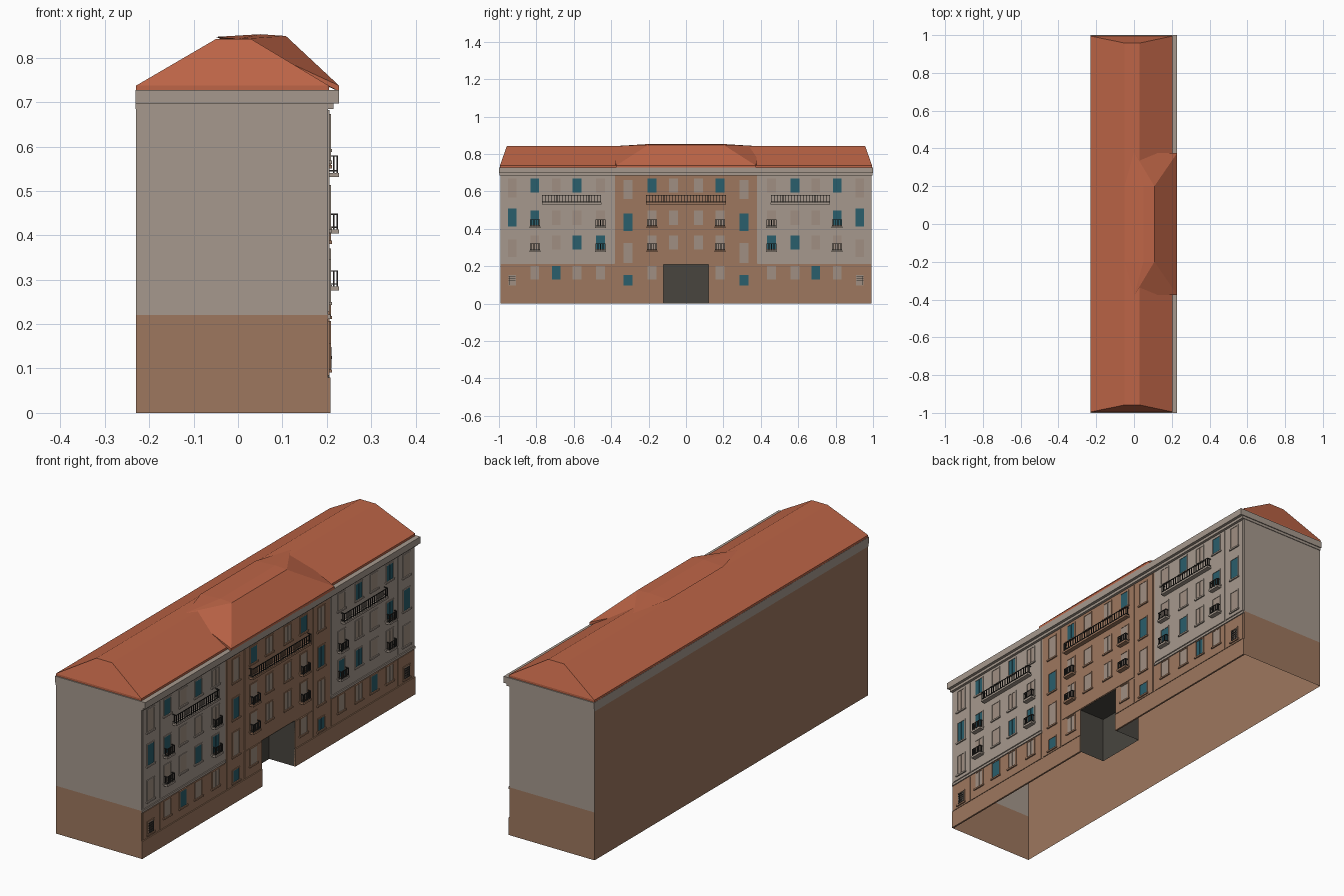
import bpy, bmesh

if "Cube" in bpy.data.objects:
    bpy.data.objects.remove(bpy.data.objects["Cube"])


def mat(name, r, g, b):
    m = bpy.data.materials.new(name)
    lin = [((c / 255 + 0.055) / 1.055) ** 2.4 for c in (r, g, b)]
    m.diffuse_color = (*lin, 1)
    m.use_nodes = True
    m.node_tree.nodes["Principled BSDF"].inputs["Base Color"].default_value = m.diffuse_color
    return m


GREY = mat("grey_plaster", 166, 153, 141)
BROWN = mat("brown_plaster", 157, 119, 94)
ROOF = mat("terracotta", 190, 101, 71)
TEAL = mat("teal_glass", 42, 94, 108)
DARK = mat("dark_gate", 72, 69, 63)
IRON = mat("black_iron", 45, 43, 40)
PANE = mat("pale_shutter", 160, 143, 130)

parts = {}


def part(name, material):
    if name not in parts:
        parts[name] = (bmesh.new(), material)
    return parts[name][0]


def box(name, material, x, y, z):
    """Axis-aligned box from three (min, max) ranges."""
    bm = part(name, material)
    v = [bm.verts.new((a, b, c)) for a in x for b in y for c in z]
    for f in ((0, 1, 3, 2), (4, 6, 7, 5), (0, 4, 5, 1),
              (2, 3, 7, 6), (0, 2, 6, 4), (1, 5, 7, 3)):
        bm.faces.new([v[i] for i in f])


def quad(name, material, *pts):
    bm = part(name, material)
    bm.faces.new([bm.verts.new(p) for p in pts])


def wall_x(name, material, x, y, z):
    p = [(x, y[0], z[0]), (x, y[1], z[0]), (x, y[1], z[1]), (x, y[0], z[1])]
    quad(name, material, *(p if x > 0 else p[::-1]))


def wall_y(name, material, y, x, z):
    p = [(x[0], y, z[0]), (x[1], y, z[0]), (x[1], y, z[1]), (x[0], y, z[1])]
    quad(name, material, *(p if y < 0 else p[::-1]))


XB, XF, YE = -0.23, 0.203, 0.993   # back, facade plane, end
XP = XF + 0.003                    # raised panel plane
GY, GZ = 0.12, 0.21                # gate half width, height
BASE = 0.215

# Wall shell, open underneath
wall_x("back_wall", BROWN, XB, (-YE, YE), (0, 0.7))
wall_x("pavilion_wall", BROWN, XF, (-0.38, 0.38), (BASE, 0.7))
wall_x("base_wall", BROWN, XF, (-GY, GY), (GZ, BASE))
for s in (-1, 1):
    wall_y("end_base", BROWN, s * YE, (XB, XF), (0, 0.22))
    wall_y("end_wall", GREY, s * YE, (XB, XF), (0.22, 0.7))
    wall_x("base_wall", BROWN, XF, sorted((s * GY, s * YE)), (0, BASE))
    wall_x("wing_wall", GREY, XF, sorted((s * 0.38, s * YE)), (BASE, 0.7))

# Gate recess
XG = 0.075
wall_x("gate_back", DARK, XG, (-GY, GY), (0, GZ))
for s in (-1, 1):
    wall_y("gate_sides", DARK, s * GY, (XG, XP), (0, GZ))
quad("gate_ceiling", DARK, (XG, -GY, GZ), (XG, GY, GZ), (XP, GY, GZ), (XP, -GY, GZ))

# Raised facade panels, plinth and string course
for s in (-1, 1):
    def ym(a, b):
        return sorted((s * a, s * b))
    for a, b in ((0.87, 0.985), (0.387, 0.86)):
        box("wing_panels", GREY, (XF, XP), ym(a, b), (0.228, 0.682))
        box("base_panels", BROWN, (XF, XP), ym(a, b), (0.084, 0.207))
    box("pavilion_panels", BROWN, (XF, XP), ym(0.255, 0.373), (0.084, 0.682))
    box("base_panels", BROWN, (XF, XP), ym(GY, 0.245), (0.084, 0.207))
    box("plinth", BROWN, (XF - 0.003, XP + 0.002), ym(GY, YE), (0, 0.08))
    box("string_course", GREY, (XF, XP + 0.002), ym(0.383, YE), (0.211, 0.222))
box("pavilion_panels", BROWN, (XF, XP), (-0.245, 0.245), (0.215, 0.682))

# Cornice ring in two steps
for o, z in ((0.012, (0.685, 0.697)), (0.025, (0.697, 0.727))):
    e = 0.996 if o < 0.02 else 1.0
    box("cornice", GREY, (0.19, XF + o), (-e, e), z)
    box("cornice", GREY, (XB - 0.001, XB + 0.012), (-e, e), z)
    for s in (-1, 1):
        box("cornice", GREY, (XB, 0.2), sorted((s * 0.98, s * e)), z)

# Main hipped roof with a flat ridge, lofted from three rectangles
bm = part("main_roof", ROOF)
rings = []
for x0, x1, y, z in ((XB, 0.205, 0.995, 0.724), (XB, 0.205, 0.995, 0.737),
                     (-0.05, 0.03, 0.958, 0.842)):
    rings.append([bm.verts.new(p) for p in
                  ((x0, -y, z), (x1, -y, z), (x1, y, z), (x0, y, z))])
for lo, hi in zip(rings, rings[1:]):
    for i in range(4):
        j = (i + 1) % 4
        bm.faces.new((lo[i], lo[j], hi[j], hi[i]))
bm.faces.new(rings[-1])

# Central roof over the pavilion
bm = part("central_roof", ROOF)
pts = [(0.228, 0.375, 0.724), (0.228, 0.375, 0.737), (0.108, 0.2, 0.849),
       (0.05, 0.2, 0.853), (-0.05, 0.2, 0.847), (0.0, 0.38, 0.842)]
vs = [bm.verts.new((x, s * y, z)) for x, y, z in pts for s in (-1, 1)]
bmesh.ops.convex_hull(bm, input=vs)


def window(y, z0, z1, teal, w=0.046, wall=GREY):
    """Pane with mullion, raised surround and sill."""
    h, t, x = w / 2, 0.005, XP
    label = "grey" if wall == GREY else "brown"
    pane, pname = (TEAL, "teal_panes") if teal else (PANE, "pale_panes")
    box(pname, pane, (x, x + 0.001), (y - h, y + h), (z0, z1))
    box(pname, pane, (x, x + 0.002), (y - 0.0015, y + 0.0015), (z0, z1))
    fr = label + "_window_frames"
    for s in (-1, 1):
        box(fr, wall, (x, x + 0.003), sorted((y + s * h, y + s * (h + t))), (z0, z1 + t))
    box(fr, wall, (x, x + 0.003), (y - h, y + h), (z1, z1 + t))
    box(label + "_sills", wall, (x, x + 0.006), (y - h - 0.009, y + h + 0.009), (z0 - 0.007, z0))


def balcony(y0, y1, z0, z1, step, slab):
    """Slab with an iron railing on three sides."""
    x0, x1, r = XP, 0.225, 0.003
    box("balcony_slabs_" + ("grey" if slab == GREY else "brown"), slab,
        (x0, x1 + 0.002), (y0 - 0.002, y1 + 0.002), (z0 - 0.009, z0))
    for z in (z0 + 0.004, z1 - r):
        box("railings", IRON, (x1 - r, x1), (y0, y1), (z, z + r))
        for y in (y0, y1 - r):
            box("railings", IRON, (x0, x1 - r), (y, y + r), (z, z + r))
    n = max(2, round((y1 - y0) / step))
    for i in range(n + 1):
        y = y0 + (y1 - y0 - r) * i / n
        box("railings", IRON, (x1 - r, x1), (y, y + r), (z0, z1))
    for y in (y0, y1 - r):
        box("railings", IRON, (x0 + 0.008, x0 + 0.011), (y, y + r), (z0, z1))


# Windows: column position, then the rows (attic, third, second, ground) that are teal
ROWS = [(0.595, 0.668), (0.42, 0.497), (0.288, 0.365), (0.128, 0.202)]
COLS = [(0.808, (0, 1)), (0.694, (3,)), (0.583, (0, 2)), (0.457, (2,)),
        (0.182, (0,)), (0.067, ())]
for s in (-1, 1):
    for y, lit in COLS:
        for i, (z0, z1) in enumerate(ROWS):
            if i == 3 and y < 0.1:
                continue
            wall = BROWN if (i == 3 or y < 0.38) else GREY
            window(s * y, z0, z1, i in lit, wall=wall)
        # Small balconies
        if y in (0.808, 0.457, 0.182):
            slab = BROWN if y < 0.38 else GREY
            for z in (0.413, 0.285):
                balcony(s * y - 0.027, s * y + 0.027, z, z + 0.036, 0.009, slab)
    # End bays and pavilion side bays
    for z0, z1, lit in ((0.568, 0.668, 0), (0.413, 0.508, 1), (0.25, 0.342, 0)):
        window(s * 0.93, z0, z1, lit)
    for z0, z1, lit in ((0.558, 0.662, 0), (0.388, 0.482, 1), (0.218, 0.325, 0)):
        window(s * 0.31, z0, z1, lit, wall=BROWN)
    window(s * 0.31, 0.098, 0.152, True, wall=BROWN)
    window(s * 0.93, 0.098, 0.152, False, w=0.04, wall=BROWN)
    # Window grilles on the end bays
    for k in range(-2, 3):
        y = s * 0.93 + k * 0.008
        box("grilles", IRON, (XP + 0.003, XP + 0.005), (y - 0.001, y + 0.001), (0.1, 0.148))
        z = 0.124 + k * 0.011
        box("grilles", IRON, (XP + 0.003, XP + 0.005),
            (s * 0.93 - 0.018, s * 0.93 + 0.018), (z - 0.001, z + 0.001))
    # Long balconies of the wings
    m = s * 0.612
    balcony(m - 0.157, m + 0.157, 0.54, 0.58, 0.0155, GREY)
balcony(-0.213, 0.213, 0.54, 0.58, 0.0155, BROWN)

# Turn every collected part into an object
for name, (bm, material) in parts.items():
    if name not in ("gate_back", "gate_sides", "gate_ceiling") and "wall" not in name:
        bmesh.ops.recalc_face_normals(bm, faces=bm.faces)
    me = bpy.data.meshes.new(name)
    bm.to_mesh(me)
    bm.free()
    me.materials.append(material)
    bpy.context.collection.objects.link(bpy.data.objects.new(name, me))
